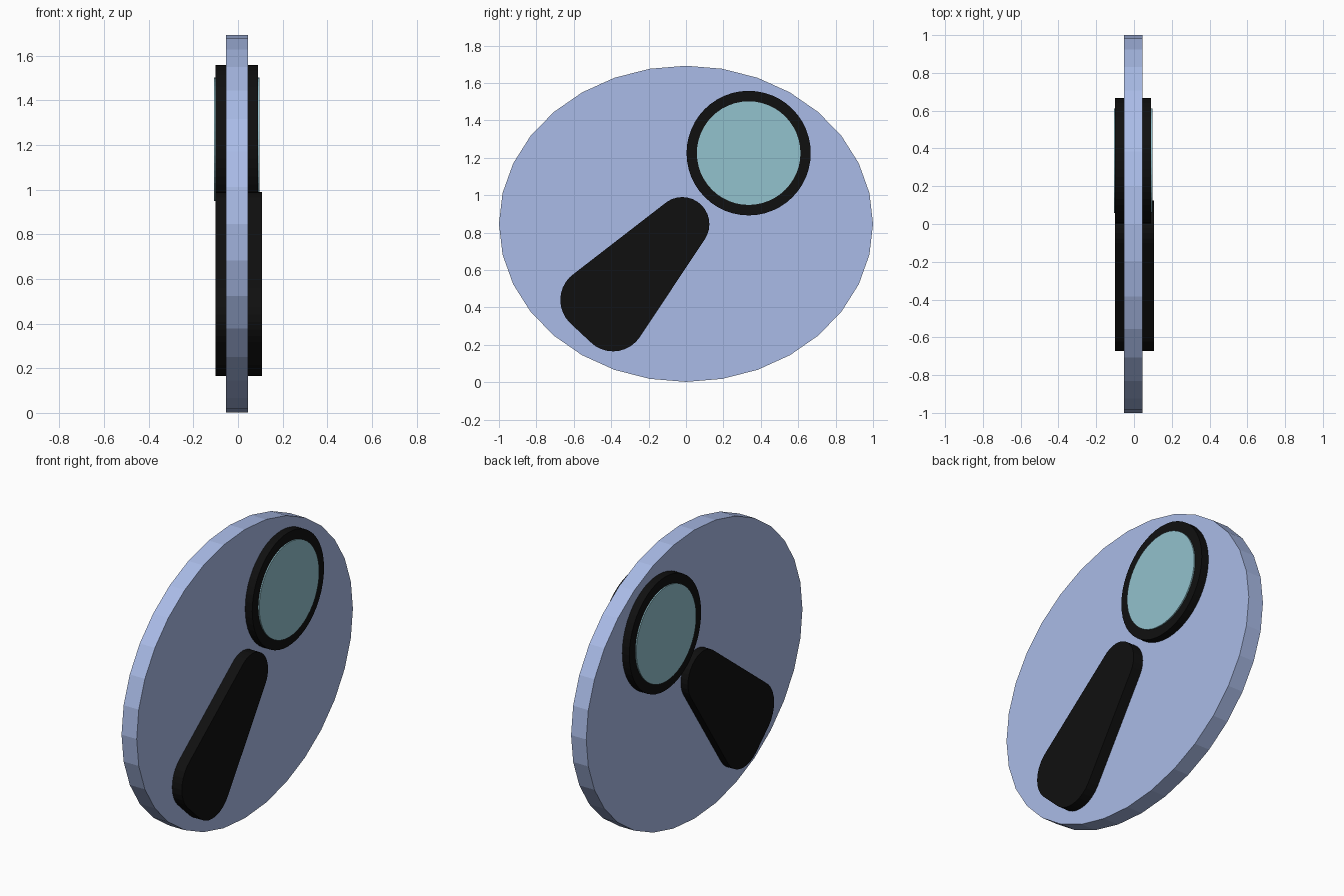
import bpy, bmesh, math

if "Cube" in bpy.data.objects:
    bpy.data.objects.remove(bpy.data.objects["Cube"])


def material(name, rgb):
    m = bpy.data.materials.new(name)
    m.diffuse_color = (*rgb, 1)
    m.use_nodes = True
    m.node_tree.nodes["Principled BSDF"].inputs["Base Color"].default_value = m.diffuse_color
    return m


BLUE = material("blue", (0.40, 0.50, 0.80))
BLACK = material("black", (0.005, 0.005, 0.005))
TEAL = material("teal", (0.29, 0.54, 0.61))


def ellipse(cy, cz, ry, rz, n):
    return [(cy + ry * math.cos(2 * math.pi * i / n),
             cz + rz * math.sin(2 * math.pi * i / n)) for i in range(n)]


def slab(name, points, x0, x1, mat):
    """Convex outline in the YZ plane, extruded along X."""
    bm = bmesh.new()
    for x in (x0, x1):
        for y, z in points:
            bm.verts.new((x, y, z))
    hull = bmesh.ops.convex_hull(bm, input=bm.verts[:])
    loose = [v for v in bm.verts if not v.link_faces]
    bmesh.ops.delete(bm, geom=loose, context='VERTS')
    bmesh.ops.dissolve_limit(bm, angle_limit=0.01, verts=bm.verts[:], edges=bm.edges[:])
    bmesh.ops.recalc_face_normals(bm, faces=bm.faces[:])
    me = bpy.data.meshes.new(name)
    bm.to_mesh(me)
    bm.free()
    me.materials.append(mat)
    ob = bpy.data.objects.new(name, me)
    bpy.context.collection.objects.link(ob)
    return ob


# Oval backing plate
slab("backing_plate", ellipse(0, 0.847, 1.0, 0.845, 32), -0.054, 0.044, BLUE)

# Lens rim and the lens standing slightly proud of it on both sides
slab("lens_rim", ellipse(0.335, 1.225, 0.332, 0.333, 48), -0.10, 0.09, BLACK)
slab("lens", ellipse(0.335, 1.225, 0.277, 0.277, 48), -0.107, 0.097, TEAL)

# Tapered handle: hull around one small and two large corner circles
corners = [(-0.02, 0.845, 0.145), (-0.50, 0.44, 0.172), (-0.39, 0.337, 0.172)]
outline = [p for y, z, r in corners for p in ellipse(y, z, r, r, 32)]
slab("handle", outline, -0.10, 0.107, BLACK)
